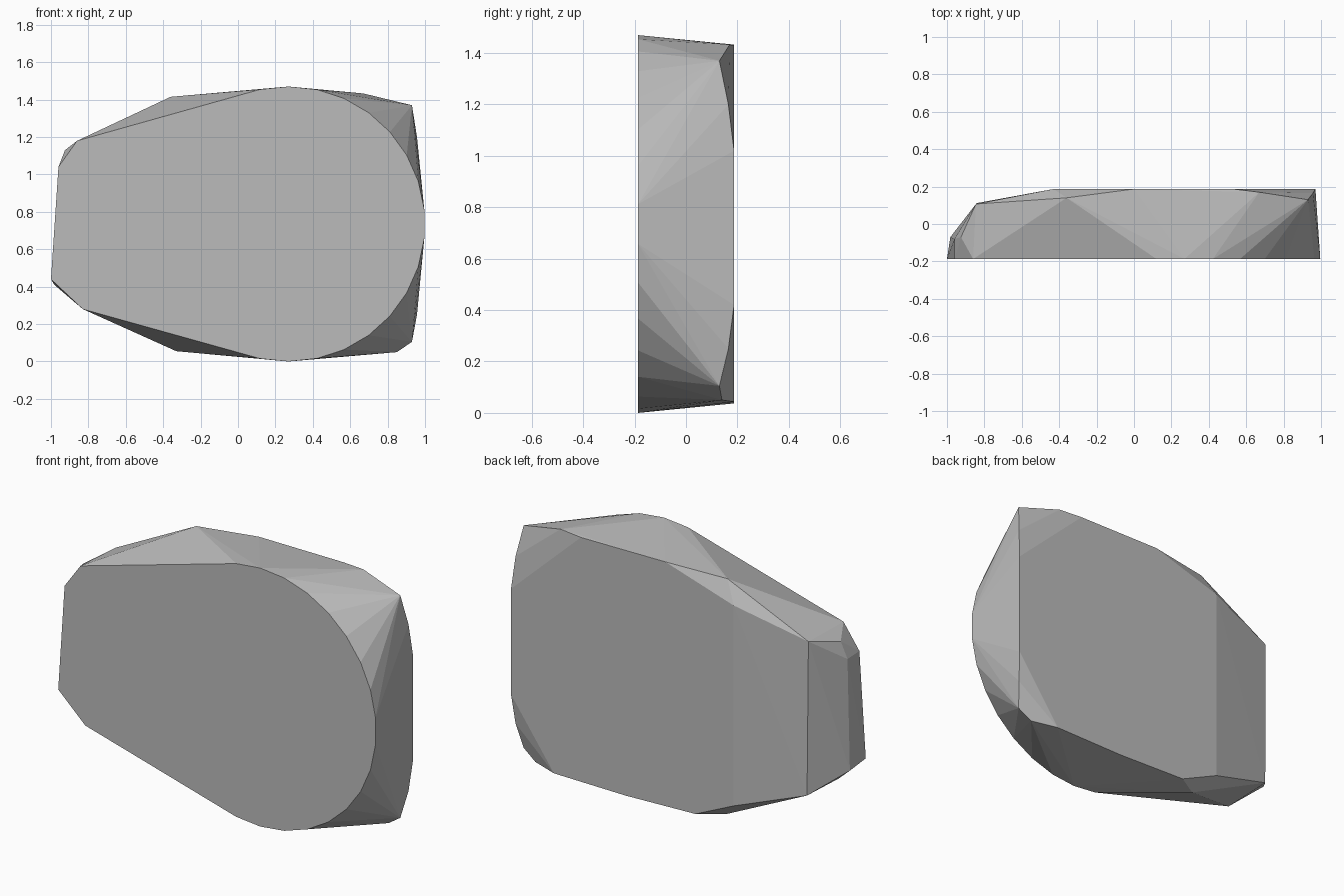
import bpy
import bmesh
from math import sin, cos, radians

default_cube = bpy.data.objects.get("Cube")
if default_cube:
    bpy.data.objects.remove(default_cube, do_unlink=True)

FRONT, BACK = -0.187, 0.187


def make_material(name, value):
    material = bpy.data.materials.new(name)
    material.use_nodes = True
    colour = (value, value, value, 1.0)
    material.diffuse_color = colour
    material.node_tree.nodes["Principled BSDF"].inputs["Base Color"].default_value = colour
    return material


def rounded_front():
    """Flat front outline: a round right end that tapers to a cut left end."""
    arc = [(0.27 + 0.73 * cos(radians(a)), 0.735 + 0.735 * sin(radians(a)))
           for a in range(-90, 91, 12)]
    taper = [(0.12, 1.455), (-0.86, 1.18), (-0.96, 1.04),
             (-1, 0.44), (-0.83, 0.28), (0.12, 0.015)]
    return [(x, FRONT, z) for x, z in arc + taper]


def flat_back():
    """Outline of the flat back face."""
    outline = [(0.53, 1.43), (0, 1.433), (-0.43, 1.3), (-0.43, 0.16),
               (-0.19, 0.05), (0.25, 0.037), (0.7, 0.043),
               (0.97, 0.42), (0.97, 1.02)]
    return [(x, BACK, z) for x, z in outline]


def chipped_corners():
    """Corners lying between the front and the back."""
    right_end = [(0.93, 0.13, 1.37), (0.957, 0.165, 1.2), (0.957, 0.165, 0.25),
                 (0.93, 0.13, 0.105), (0.85, 0.14, 0.05), (0.67, 0.17, 1.433)]
    left_end = [(-0.36, 0.14, 1.415), (-0.33, 0.1, 0.055),
                (-0.845, 0.107, 1.175), (-0.84, 0.112, 0.3),
                (-0.925, -0.07, 1.13), (-0.96, -0.08, 1.035), (-0.982, -0.07, 0.41)]
    return right_end + left_end


# Faceted stone slab wrapped tightly around its corners
bm = bmesh.new()
for point in rounded_front() + flat_back() + chipped_corners():
    bm.verts.new(point)
hull = bmesh.ops.convex_hull(bm, input=bm.verts)
unused = [v for v in bm.verts if not v.link_faces]
bmesh.ops.delete(bm, geom=unused, context="VERTS")

# Merge the triangles of the flat front and back
bmesh.ops.dissolve_limit(bm, angle_limit=radians(0.5),
                         verts=bm.verts, edges=bm.edges)
bmesh.ops.recalc_face_normals(bm, faces=bm.faces)

mesh = bpy.data.meshes.new("stone_slab")
bm.to_mesh(mesh)
bm.free()
mesh.materials.append(make_material("stone grey", 0.5))
stone_slab = bpy.data.objects.new("stone_slab", mesh)
bpy.context.collection.objects.link(stone_slab)
